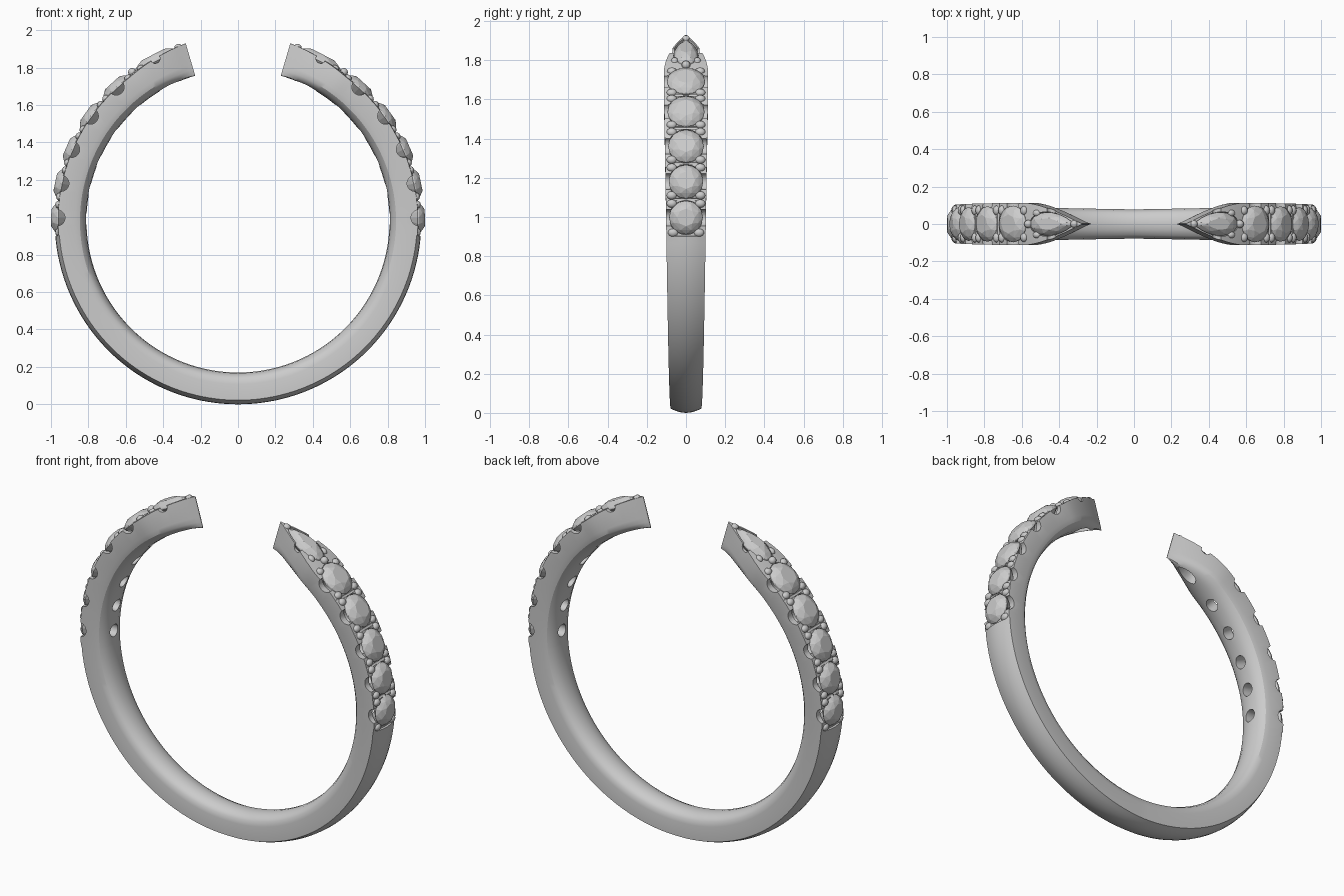
import bpy, bmesh
from math import sin, cos, radians, pi
from mathutils import Matrix, Vector

if "Cube" in bpy.data.objects:
    bpy.data.objects.remove(bpy.data.objects["Cube"])

CZ = 0.98          # height of the ring centre
TIP = 73.6         # angle of the pointed ends above horizontal
ROUND = [(1, .086), (12, .088), (23.3, .091), (35.4, .095), (47.7, .098)]  # angle, radius
PEAR = 63.0


def frame(deg, r=0.0):
    """Local z = outward, local x = along the band, local y = across it."""
    a = radians(deg)
    out, tan = Vector((cos(a), 0, sin(a))), Vector((-sin(a), 0, cos(a)))
    m = Matrix((tan, out.cross(tan), out)).transposed().to_4x4()
    return Matrix.Translation(out * r + Vector((0, 0, CZ))) @ m


def loft(bm, rings):
    rows = [[bm.verts.new(p) for p in ring] for ring in rings]
    n = len(rows[0])
    for a, b in zip(rows, rows[1:]):
        for i in range(n):
            bm.faces.new((a[i], a[(i + 1) % n], b[(i + 1) % n], b[i]))
    bm.faces.new(rows[0][::-1])
    bm.faces.new(rows[-1])


def finish(bm, name, mirror=True):
    bm.normal_update()
    if bm.calc_volume(signed=True) < 0:
        bmesh.ops.reverse_faces(bm, faces=bm.faces[:])
    if mirror:
        geom = bmesh.ops.duplicate(bm, geom=bm.verts[:] + bm.edges[:] + bm.faces[:])["geom"]
        for v in geom:
            if isinstance(v, bmesh.types.BMVert):
                v.co.x *= -1
        bmesh.ops.reverse_faces(bm, faces=[f for f in geom if isinstance(f, bmesh.types.BMFace)])
    me = bpy.data.meshes.new(name)
    bm.to_mesh(me)
    bm.free()
    ob = bpy.data.objects.new(name, me)
    bpy.context.collection.objects.link(ob)
    return ob


def circle(u):
    return cos(u), sin(u)


def pear(u):
    return .13 * cos(u), .074 * sin(u) * abs(sin(u / 2)) ** .6


def outline(fn, scale, n, z, off=0.0):
    pts = [fn(2 * pi * (i + off) / n) for i in range(n)]
    return [Vector((x * scale, y * scale, z)) for x, y in pts]


# band: tapered open ring with domed outside and rounded inside
def section(a):
    deg = abs(a) - 90
    k = min(1, (deg + 90) / 130)
    hw = .078 + .034 * k
    ro, drop = .98, .022
    if deg > -4.6:
        ro, drop = .970, .008
    if deg > 53:
        t = (deg - 53) / (TIP - 53)
        hw *= max(.02, 1 - t ** 1.6)
        ro += .020 * t
        drop *= 1 - .9 * t
    half = [(1, .872), (1, ro - drop), (.7, ro - drop * .5), (.35, ro - drop * .13)]
    inner = [(-.92, .845), (-.75, .828), (-.4, .814), (0, .81), (.4, .814), (.75, .828), (.92, .845)]
    prof = half + [(0, ro)] + [(-y, r) for y, r in reversed(half)] + inner
    c, s = cos(radians(a - 90)), sin(radians(a - 90))
    return [Vector((r * c, y * hw, CZ + r * s)) for y, r in prof]


end = 90 + TIP
pos = [85.3 * i / 44 for i in range(1, 45)] + [85.5 + (end - 85.5) * i / 48 for i in range(49)]
bm = bmesh.new()
loft(bm, [section(a) for a in [-p for p in reversed(pos)] + [0] + pos])
band = finish(bm, "band", False)

# cutters: stone seats with open holes below
bm = bmesh.new()
for deg, R in ROUND:
    m = frame(deg)
    loft(bm, [[m @ p for p in outline(circle, s, 32, z)]
              for s, z in ((.036, .75), (.036, .885), (R + .001, .955), (R + .001, 1.1))])
m = frame(PEAR)
loft(bm, [[m @ p for p in outline(pear, s, 32, z)]
          for s, z in ((.5, .75), (.5, .885), (1.04, .955), (1.04, 1.1))])
seats = finish(bm, "seat_cutter")

# cutters: side scallops under each stone, thin grooves between prongs
mids = [(a[0] + b[0]) / 2 for a, b in zip(ROUND, ROUND[1:])]
bm = bmesh.new()
for deg, rad, r in ([(d, .043, .968) for d, _ in ROUND] + [(PEAR, .026, .975)]
                    + [(d, .007, .968) for d in mids]):
    bmesh.ops.create_cone(bm, cap_ends=True, segments=20, radius1=rad, radius2=rad, depth=.4,
                          matrix=frame(deg, r) @ Matrix.Rotation(pi / 2, 4, 'X'))
scallops = finish(bm, "scallop_cutter")

# carve the band, taking the first solver that keeps it whole
for cut in (seats, scallops):
    cut.hide_render = True
    before = len(band.data.polygons)
    mod = band.modifiers.new("cut", 'BOOLEAN')
    mod.operation, mod.object = 'DIFFERENCE', cut
    for solver in ('MANIFOLD', 'EXACT', 'FLOAT'):
        mod.solver = solver
        bpy.context.view_layer.update()
        dg = bpy.context.evaluated_depsgraph_get()
        carved = bpy.data.meshes.new_from_object(band.evaluated_get(dg), depsgraph=dg)
        print(cut.name, solver, before, len(carved.polygons))
        if len(carved.polygons) > before * .8:
            band.data = carved
            break
    band.modifiers.remove(mod)
for cut in (seats, scallops):
    bpy.data.objects.remove(cut)


# stones: faceted hulls of girdle, crown, table and point
def stone(bm, fn, scale, m, n=16):
    pts = outline(fn, scale, n, .96) + outline(fn, scale * .98, n, .968)
    pts += outline(fn, scale * .8, 8, .986, .5) + outline(fn, scale * .52, 8, .999)
    pts.append(Vector((0, 0, .885)))
    part = bmesh.new()
    for p in pts:
        part.verts.new(m @ p)
    bmesh.ops.convex_hull(part, input=part.verts[:])
    tmp = bpy.data.meshes.new("tmp")
    part.to_mesh(tmp)
    part.free()
    bm.from_mesh(tmp)
    bpy.data.meshes.remove(tmp)


bm = bmesh.new()
for deg, R in ROUND:
    stone(bm, circle, R, frame(deg))
finish(bm, "round_stones")
bm = bmesh.new()
stone(bm, pear, 1.0, frame(PEAR), 24)
finish(bm, "pear_stones")

# prongs: small rounded beads holding the stones
bm = bmesh.new()


def bead(deg, y, r, size):
    bmesh.ops.create_uvsphere(bm, u_segments=16, v_segments=10, radius=1,
                              matrix=frame(deg, r) @ Matrix.Translation((0, y, 0))
                              @ Matrix.Diagonal((*size, 1)))


for y in (-1, 1):
    for d in mids:
        for off in (-1.25, 1.25):
            bead(d + off, y * .073, .963, (.021, .026, .018))
    bead(-3.6, y * .066, .963, (.021, .026, .016))
    bead(52.4, y * .072, .964, (.021, .024, .018))
    bead(PEAR - 5.5, y * .058, .968, (.022, .018, .016))
bead(54.6, 0, .976, (.022, .022, .022))
bead(71.0, 0, .984, (.02, .02, .016))
prongs = finish(bm, "prongs")

bpy.ops.object.select_all(action='DESELECT')
for ob in (band, prongs):
    ob.select_set(True)
bpy.context.view_layer.objects.active = band
bpy.ops.object.shade_smooth_by_angle(angle=radians(28))
